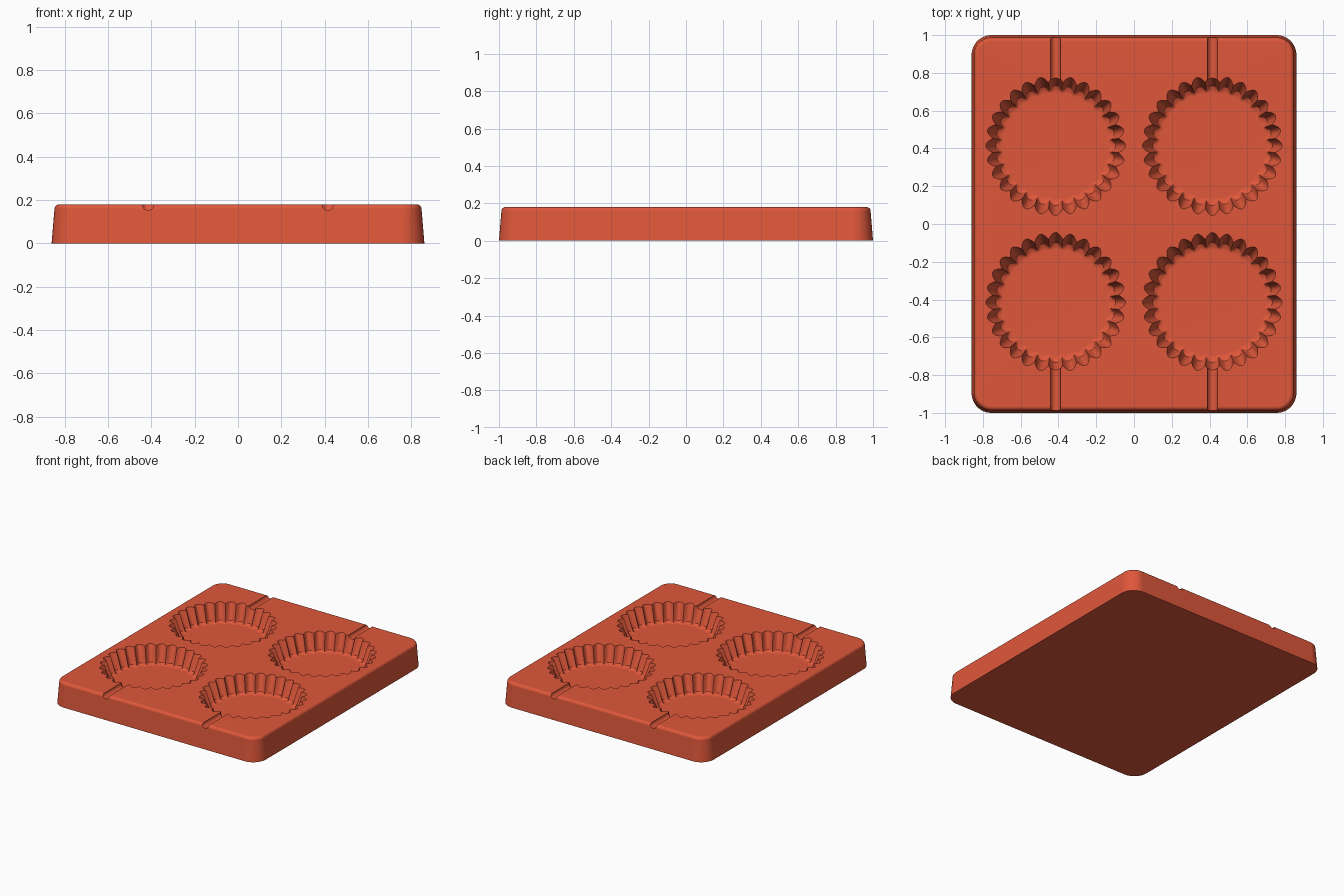
import bpy, bmesh, math
from math import pi, cos, sin, radians

if "Cube" in bpy.data.objects:
    bpy.data.objects.remove(bpy.data.objects["Cube"], do_unlink=True)

red = bpy.data.materials.new("terracotta red silicone")
red.use_nodes = True
colour = (0.74, 0.097, 0.043, 1)
red.diffuse_color = colour
red.node_tree.nodes["Principled BSDF"].inputs["Base Color"].default_value = colour


def loft(name, rings):
    """Closed solid through equal-length rings, listed from bottom to top."""
    bm = bmesh.new()
    loops = [[bm.verts.new(p) for p in ring] for ring in rings]
    n = len(loops[0])
    for low, high in zip(loops, loops[1:]):
        for i in range(n):
            j = (i + 1) % n
            bm.faces.new((low[i], low[j], high[j], high[i]))
    bm.faces.new(loops[0][::-1])
    bm.faces.new(loops[-1])
    bmesh.ops.recalc_face_normals(bm, faces=bm.faces)
    mesh = bpy.data.meshes.new(name)
    bm.to_mesh(mesh)
    bm.free()
    obj = bpy.data.objects.new(name, mesh)
    bpy.context.collection.objects.link(obj)
    mesh.materials.append(red)
    return obj


def rounded_rectangle(inset, z, steps=10):
    hx, hy, r = 0.86 - inset, 1.0 - inset, 0.105 - inset
    ring = []
    for quarter, (sx, sy) in enumerate([(1, 1), (-1, 1), (-1, -1), (1, -1)]):
        for k in range(steps + 1):
            a = (quarter + k / steps) * pi / 2
            ring.append((sx * (hx - r) + r * cos(a), sy * (hy - r) + r * sin(a), z))
    return ring


FLUTES, PER_FLUTE = 28, 10


def fluted_ring(cx, cy, radius, depth, z):
    ring = []
    for i in range(FLUTES * PER_FLUTE):
        a = 2 * pi * i / (FLUTES * PER_FLUTE)
        r = radius + depth * abs(cos(FLUTES * a / 2))
        ring.append((cx + r * cos(a), cy + r * sin(a), z))
    return ring


# Tapered tray with a rounded top edge
TOP, EDGE = 0.18, 0.022
rings = [rounded_rectangle(0, 0)]
for k in range(7):
    a = k / 6 * pi / 2
    rings.append(rounded_rectangle(0.013 + EDGE * (1 - cos(a)), TOP - EDGE + EDGE * sin(a)))
tray = loft("mould_tray", rings)

# Fluted cups and stick grooves, used as cutters
cup_profile = [(0.275, 0.004, 0.05), (0.288, 0.012, 0.054), (0.297, 0.021, 0.064),
               (0.335, 0.035, TOP), (0.342, 0.035, 0.2)]
cutters = []
for sx in (-1, 1):
    for sy in (-1, 1):
        cx, cy = sx * 0.415, sy * 0.415
        cutters.append(loft("cup_cutter", [fluted_ring(cx, cy, *p) for p in cup_profile]))
        groove = [[(cx + 0.027 * cos(2 * pi * i / 24), y, TOP + 0.027 * sin(2 * pi * i / 24))
                   for i in range(24)] for y in (sy * 0.7, sy * 1.1)]
        cutters.append(loft("stick_groove_cutter", groove))

bpy.context.view_layer.objects.active = tray
for cutter in cutters:
    cut = tray.modifiers.new("cut", "BOOLEAN")
    cut.operation, cut.solver, cut.object = "DIFFERENCE", "EXACT", cutter
    bpy.ops.object.modifier_apply(modifier=cut.name)
    bpy.data.objects.remove(cutter, do_unlink=True)

# Smooth shading with crisp rims
bpy.ops.object.select_all(action="DESELECT")
tray.select_set(True)
bpy.ops.object.shade_smooth_by_angle(angle=radians(35))
weighted = tray.modifiers.new("even_shading", "WEIGHTED_NORMAL")
weighted.keep_sharp = True
